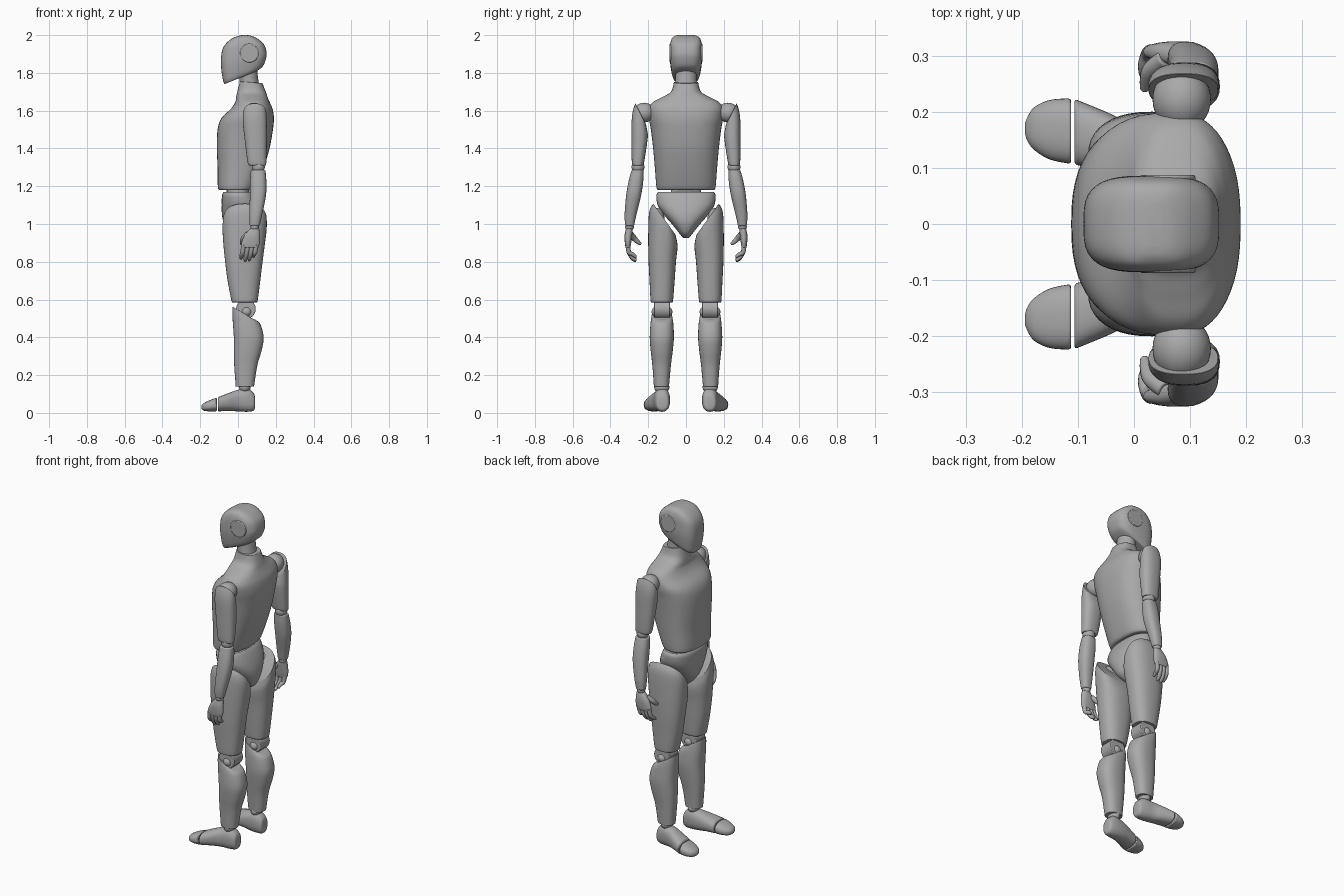
import bpy, bmesh, math
from mathutils import Vector

old = bpy.data.objects.get("Cube")
if old:
    bpy.data.objects.remove(old)

grey = bpy.data.materials.new("plain grey")
grey.use_nodes = True
grey.diffuse_color = (0.4, 0.4, 0.4, 1)
grey.node_tree.nodes["Principled BSDF"].inputs["Base Color"].default_value = (0.4, 0.4, 0.4, 1)


def finish(name, bm, mirror, bevel=0.0):
    bmesh.ops.recalc_face_normals(bm, faces=bm.faces)
    mesh = bpy.data.meshes.new(name)
    bm.to_mesh(mesh)
    bm.free()
    mesh.materials.append(grey)
    ob = bpy.data.objects.new(name, mesh)
    bpy.context.collection.objects.link(ob)
    bpy.ops.object.select_all(action='DESELECT')
    bpy.context.view_layer.objects.active = ob
    ob.select_set(True)
    bpy.ops.object.shade_smooth_by_angle(angle=math.radians(40))
    if bevel:
        mod = ob.modifiers.new("soft rims", 'BEVEL')
        mod.width, mod.segments, mod.limit_method = bevel, 2, 'ANGLE'
        mod.angle_limit = math.radians(40)
    if mirror:
        mod = ob.modifiers.new("other side", 'MIRROR')
        mod.use_axis = (False, True, False)
    return ob


def spline(rows, steps=5):
    """Smoothly fill in between section rows."""
    rows = [Vector(r) for r in rows]
    out = []
    for i in range(len(rows) - 1):
        p0, p1, p2, p3 = (rows[max(0, min(len(rows) - 1, i + k))] for k in (-1, 0, 1, 2))
        for s in range(steps):
            t = s / steps
            out.append(0.5 * (2 * p1 + (p2 - p0) * t + (2 * p0 - 5 * p1 + 4 * p2 - p3) * t * t
                              + (3 * p1 - p0 - 3 * p2 + p3) * t ** 3))
    return out + [rows[-1]]


def loft(name, rows, power=2.4, sides=40, mirror=False, along_x=False, bevel=0.005):
    """Rows: height, a min, a max, b min, b max, slope along a, slope along b."""
    rows = [tuple(r) + (0,) * (7 - len(r)) for r in rows]
    bm = bmesh.new()
    rings = []
    for h, a0, a1, b0, b1, ta, tb in spline(rows):
        ring = []
        for k in range(sides):
            ang = math.tau * k / sides
            c, s = math.cos(ang), math.sin(ang)
            da = math.copysign(abs(c) ** (2 / power), c) * (a1 - a0) / 2
            db = math.copysign(abs(s) ** (2 / power), s) * (b1 - b0) / 2
            a, b, t = (a0 + a1) / 2 + da, (b0 + b1) / 2 + db, h + ta * da + tb * db
            ring.append(bm.verts.new((t, b, a) if along_x else (a, b, t)))
        rings.append(ring)
    for lo, hi in zip(rings, rings[1:]):
        for k in range(sides):
            n = (k + 1) % sides
            bm.faces.new((lo[k], lo[n], hi[n], hi[k]))
    bm.faces.new(rings[0])
    bm.faces.new(rings[-1])
    return finish(name, bm, mirror, bevel)


def trunk(name, rows, **kw):
    """Centred loft. Rows: height, front, back, half width, slope."""
    return loft(name, [(z, f, b, -w, w, *t) for z, f, b, w, *t in rows], **kw)


def ball(name, place, radius, squash=1.0):
    bm = bmesh.new()
    bmesh.ops.create_uvsphere(bm, u_segments=32, v_segments=20, radius=radius)
    for v in bm.verts:
        v.co = Vector((v.co.x, v.co.y * squash, v.co.z)) + Vector(place)
    return finish(name, bm, True)


def disc(name, place, radius, depth):
    bm = bmesh.new()
    bmesh.ops.create_cone(bm, cap_ends=True, segments=32, radius1=radius, radius2=radius, depth=depth)
    for v in bm.verts:
        v.co = Vector((v.co.x, v.co.z, v.co.y)) + Vector(place)
    return finish(name, bm, True, 0.004)


def tube(name, points, radii, sides=12):
    """Rounded finger following a path."""
    bm = bmesh.new()
    path = spline([(*p, r) for p, r in zip(points, radii)])
    for i, p in enumerate(path):
        nxt, prv = path[min(i + 1, len(path) - 1)], path[max(i - 1, 0)]
        turn = (nxt - prv).to_3d().to_track_quat('Z', 'Y')
        ring = [bm.verts.new(p.to_3d() + turn @ Vector((p[3] * math.cos(math.tau * k / sides),
                p[3] * math.sin(math.tau * k / sides), 0))) for k in range(sides)]
        if i:
            for k in range(sides):
                bm.faces.new((last[k], last[(k + 1) % sides], ring[(k + 1) % sides], ring[k]))
        else:
            bm.faces.new(ring)
        last = ring
    bm.faces.new(last)
    return finish(name, bm, True, 0.003)


# Head and neck
trunk("head", [(1.775, -.07, .10, .062, .4), (1.80, -.08, .133, .074, .35), (1.86, -.09, .149, .085, .15),
               (1.91, -.086, .151, .086), (1.95, -.068, .138, .084), (1.98, -.035, .105, .076),
               (1.995, 0, .075, .06), (2.0, .02, .05, .04)], power=3.2)
disc("ear_discs", (.06, .08, 1.905), .05, .014)
trunk("neck", [(1.70, .02, .12, .06), (1.76, .008, .108, .056), (1.83, 0, .10, .056)], power=2)

# Torso, waist and pelvis
trunk("torso", [(1.18, -.10, .085, .15), (1.20, -.107, .10, .157), (1.30, -.108, .137, .165),
                (1.40, -.112, .167, .174), (1.50, -.108, .185, .186), (1.56, -.088, .19, .197),
                (1.61, -.038, .183, .197), (1.645, -.015, .168, .175), (1.67, -.01, .157, .13),
                (1.70, -.004, .147, .08), (1.75, .01, .13, .064, -.08)], power=2.5, sides=56)
trunk("waist", [(1.14, -.06, .06, .08), (1.19, -.06, .06, .08)])
trunk("pelvis", [(1.17, -.075, .08, .147), (1.15, -.085, .095, .157), (1.10, -.086, .118, .15),
                 (1.05, -.085, .132, .118), (1.0, -.073, .132, .075), (.95, -.035, .11, .035),
                 (.925, .005, .07, .015)])

# Legs
loft("thighs", [(.585, -.03, .10, .072, .184), (.60, -.036, .105, .068, .188), (.70, -.055, .118, .06, .193),
                (.80, -.068, .13, .053, .198), (.90, -.078, .143, .046, .20, 0, .5),
                (.98, -.082, .152, .046, .195, 0, 1.1), (1.025, -.078, .152, .055, .173, 0, 1.4)], mirror=True)
ball("hip_balls", (.04, .155, 1.03), .055, .75)
disc("knee_barrels", (.042, .127, .55), .052, .085)
ball("knee_balls", (.045, .127, .535), .037, 1.5)
loft("shins", [(.14, -.012, .085, .09, .17), (.25, -.02, .102, .08, .178), (.33, -.022, .125, .07, .187),
               (.40, -.022, .136, .064, .192), (.47, -.027, .118, .067, .188),
               (.51, -.03, .095, .073, .183, -.3), (.53, -.03, .08, .078, .178, -.6)], mirror=True)
ball("ankle_balls", (.036, .128, .135), .03, 1.35)
loft("feet", [(.09, .03, .08, .105, .145), (.083, .012, .105, .092, .158), (.05, .006, .13, .085, .168),
              (0, .008, .122, .086, .178), (-.05, .01, .105, .094, .2), (-.106, .008, .083, .106, .223)],
     mirror=True, along_x=True)
loft("toe_caps", [(-.112, .008, .081, .107, .224), (-.15, .008, .067, .115, .221), (-.178, .011, .054, .132, .208),
                  (-.19, .018, .044, .148, .19), (-.194, .025, .036, .16, .18)], mirror=True, along_x=True)

# Arms
ball("shoulder_balls", (.085, .222, 1.59), .052, 1.1)
loft("upper_arms", [(1.31, .06, .147, .228, .282), (1.33, .05, .15, .221, .287), (1.45, .035, .153, .203, .288),
                    (1.53, .026, .152, .204, .286, 0, 1), (1.582, .026, .15, .211, .268, 0, 2)], mirror=True)
ball("elbow_balls", (.108, .254, 1.302), .034)
loft("forearms", [(.99, .062, .115, .275, .322), (1.05, .06, .128, .262, .325), (1.15, .063, .148, .238, .317),
                  (1.23, .064, .15, .226, .303), (1.285, .068, .145, .224, .288)], mirror=True)

# Hands
ball("wrist_balls", (.088, .299, .985), .023)
loft("palms", [(.875, .018, .108, .295, .32), (.90, .018, .115, .29, .324), (.94, .035, .115, .285, .325),
               (.975, .062, .112, .282, .318)], mirror=True, bevel=.004)
for i, (finger, drop) in enumerate([("index", .815), ("middle", .803), ("ring", .806), ("little", .825)]):
    x = .03 + .022 * i
    tube(finger + "_fingers", [(x, .308, .89), (x - .006, .302, .85), (x - .012, .283, drop + .015),
                               (x - .014, .264, drop)], (.013, .012, .011, .007))
tube("thumbs", [(.055, .295, .95), (.03, .275, .925), (.022, .255, .905), (.018, .238, .893)],
     (.016, .015, .012, .007))
